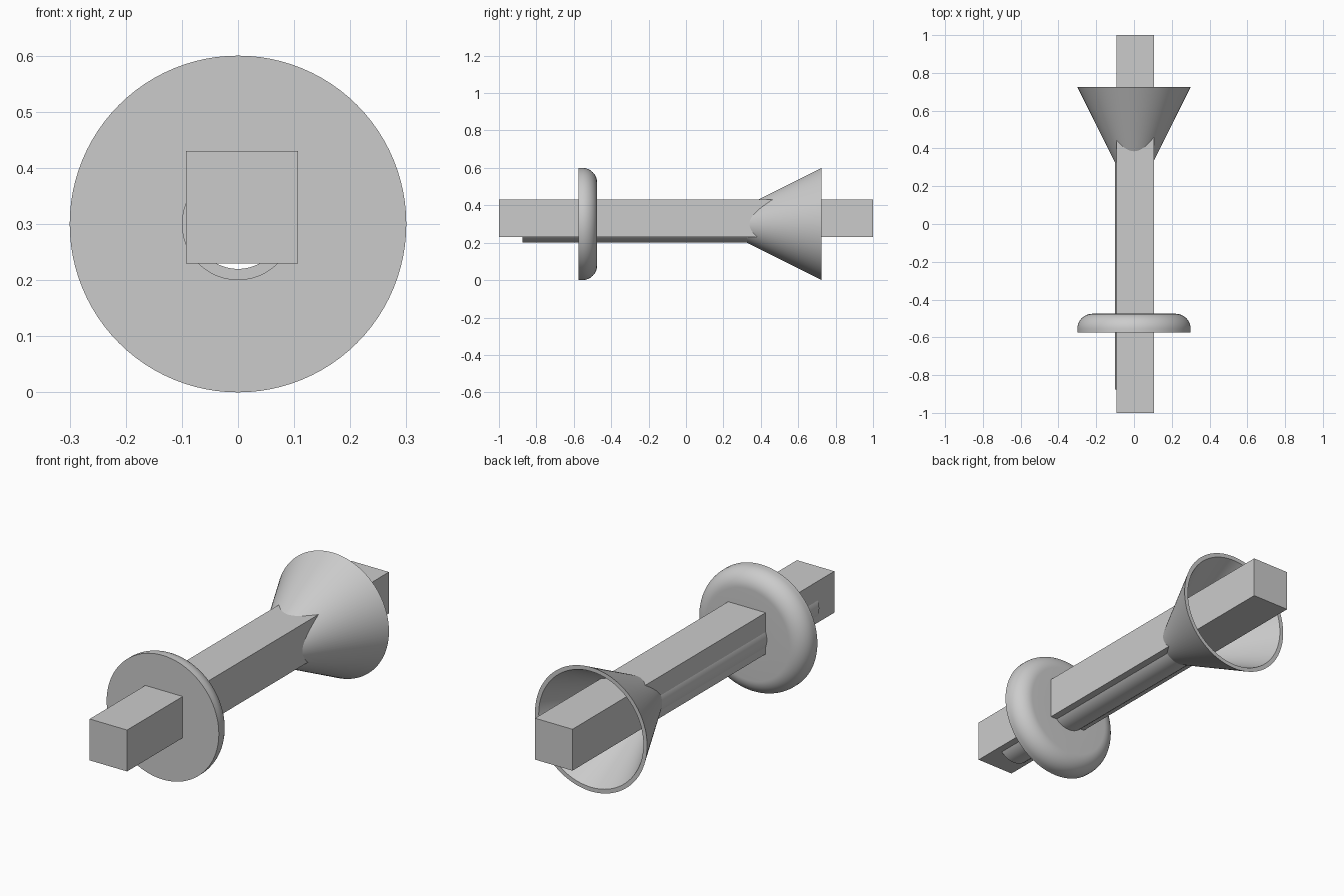
import bpy, bmesh, math

if "Cube" in bpy.data.objects:
    bpy.data.objects.remove(bpy.data.objects["Cube"])

AXIS_Z = 0.3      # height of the round parts' common axis
SIDES = 96

steel = bpy.data.materials.new("light_grey")
steel.diffuse_color = (0.6, 0.6, 0.6, 1)
steel.use_nodes = True
steel.node_tree.nodes["Principled BSDF"].inputs["Base Color"].default_value = steel.diffuse_color


def finish(name, bm, smooth=False):
    mesh = bpy.data.meshes.new(name)
    bm.to_mesh(mesh)
    bm.free()
    mesh.materials.append(steel)
    obj = bpy.data.objects.new(name, mesh)
    bpy.context.collection.objects.link(obj)
    if smooth:
        bpy.ops.object.select_all(action='DESELECT')
        obj.select_set(True)
        bpy.context.view_layer.objects.active = obj
        bpy.ops.object.shade_smooth_by_angle(angle=math.radians(30))
    return obj


def lathe(name, profile):
    """Turn (radius, y) points around the lengthwise axis."""
    bm = bmesh.new()
    rings = []
    for k in range(SIDES):
        a = 2 * math.pi * k / SIDES
        rings.append([bm.verts.new((r * math.cos(a), y, AXIS_Z + r * math.sin(a)))
                      for r, y in profile])
    for k in range(SIDES):
        p, q = rings[k], rings[(k + 1) % SIDES]
        for i in range(len(profile) - 1):
            bm.faces.new((p[i], p[i + 1], q[i + 1], q[i]))
    return finish(name, bm, smooth=True)


# Square bar running the full length, slightly off the round axis
bm = bmesh.new()
bmesh.ops.create_cube(bm, size=1)
for v in bm.verts:
    v.co.x = v.co.x * 0.2 + 0.007
    v.co.y *= 2
    v.co.z = v.co.z * 0.2 + 0.33
finish("square_bar", bm)

# Hollow round sleeve, open at both ends
lathe("sleeve", [(0.08, 0.325), (0.08, -0.875), (0.1, -0.875), (0.1, 0.325)])

# Thin-walled flared bell continuing the sleeve
lathe("bell", [(0.1, 0.325), (0.3, 0.725), (0.28, 0.725), (0.08, 0.325)])

# Collar disc: flat front, rounded rear rim
R = 0.08
arc = [(0.22 + R * math.cos(t), -0.555 + R * math.sin(t))
       for t in (math.pi / 2 * i / 14 for i in range(15))]
lathe("collar", [(0.1, -0.575), (0.3, -0.575)] + arc + [(0.1, -0.475)])
